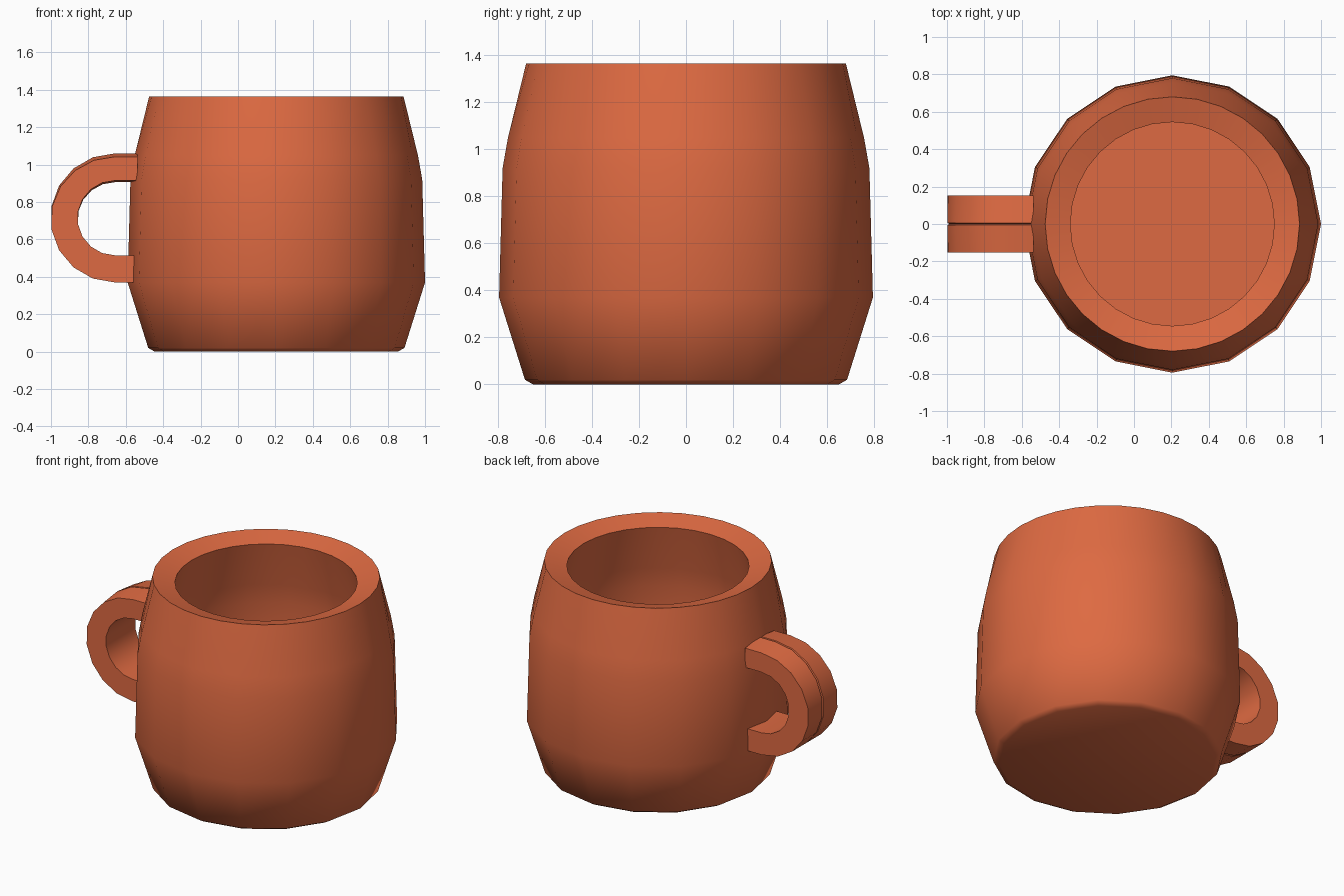
import bpy, bmesh
from math import sin, cos, pi, radians

cube = bpy.data.objects.get("Cube")
if cube:
    bpy.data.objects.remove(cube, do_unlink=True)

clay = bpy.data.materials.new("terracotta")
clay.use_nodes = True
CLAY_COLOUR = (0.73, 0.144, 0.054, 1)
clay.diffuse_color = CLAY_COLOUR
clay.node_tree.nodes["Principled BSDF"].inputs["Base Color"].default_value = CLAY_COLOUR


def finish(bm, name, angle):
    bmesh.ops.recalc_face_normals(bm, faces=bm.faces)
    mesh = bpy.data.meshes.new(name)
    bm.to_mesh(mesh)
    bm.free()
    obj = bpy.data.objects.new(name, mesh)
    bpy.context.collection.objects.link(obj)
    mesh.materials.append(clay)
    bpy.ops.object.select_all(action='DESELECT')
    obj.select_set(True)
    bpy.context.view_layer.objects.active = obj
    bpy.ops.object.shade_smooth_by_angle(angle=radians(angle))
    return obj


def loft(bm, rings):
    """Join closed rings of points with quads and cap both ends."""
    loops = [[bm.verts.new(p) for p in ring] for ring in rings]
    n = len(loops[0])
    for a, b in zip(loops, loops[1:]):
        for i in range(n):
            j = (i + 1) % n
            bm.faces.new((a[i], a[j], b[j], b[i]))
    bm.faces.new(loops[0])
    bm.faces.new(loops[-1])


# Mug body: outer wall up, sloped rim, inner wall down to the floor
SIDES = 32
BODY_X = 0.205
# radius, height, whether the ring is fully round
profile = [
    (0.65, 0, False), (0.685, 0.02, False), (0.795, 0.37, False),
    (0.78, 0.92, False), (0.757, 1.05, False), (0.68, 1.365, True),
    (0.545, 1.328, True), (0.62, 1.03, False), (0.643, 0.9, False),
    (0.655, 0.38, False), (0.57, 0.135, False),
]


def body_ring(radius, z, is_round):
    ring = []
    for i in range(SIDES):
        # Odd points lie on the flats of a sixteen-sided outline
        r = radius if is_round or i % 2 == 0 else radius * cos(2 * pi / SIDES)
        a = 2 * pi * i / SIDES
        ring.append((BODY_X + r * cos(a), r * sin(a), z))
    return ring


bm = bmesh.new()
loft(bm, [body_ring(*p) for p in profile])
finish(bm, "mug_body", 45)

# Handle: half-circle strap with a fine seam along its middle
HANDLE_X, HANDLE_Z = -0.658, 0.715
OUTER, INNER, HALF = 0.345, 0.2, 0.152


def handle_ring(angle, shift=0.0):
    rise = 0.018 * max(0, sin(angle))
    edge, mid = OUTER - rise, OUTER
    section = [
        (-HALF, edge), (-0.006, mid), (0, mid - 0.012), (0.006, mid), (HALF, edge),
        (HALF, INNER), (0, INNER - rise / 2), (-HALF, INNER),
    ]
    return [(HANDLE_X + shift + r * cos(angle), y, HANDLE_Z + r * sin(angle))
            for y, r in section]


STEPS = 9
angles = [pi / 2 + pi * i / STEPS for i in range(STEPS + 1)]
rings = [handle_ring(a) for a in angles]
rings.insert(0, handle_ring(angles[0], 0.12))
rings.append(handle_ring(angles[-1], 0.12))
bm = bmesh.new()
loft(bm, rings)
finish(bm, "handle", 30)
